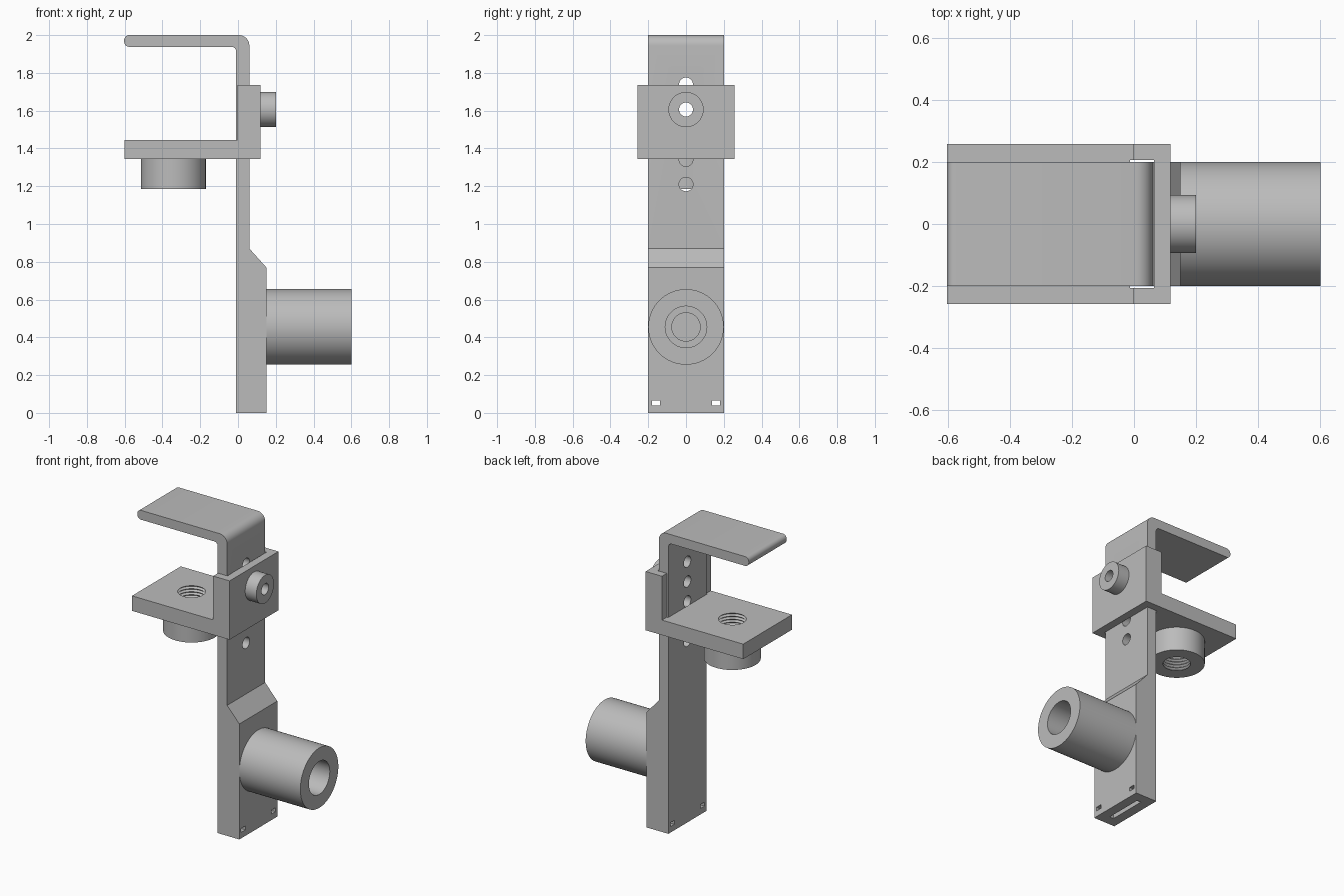
import bpy
import bmesh
from math import cos, sin, pi, radians
from mathutils import Matrix, Vector

cube = bpy.data.objects.get("Cube")
if cube:
    bpy.data.objects.remove(cube, do_unlink=True)

grey = bpy.data.materials.new("plain grey")
grey.use_nodes = True
colour = (0.5, 0.5, 0.5, 1)
grey.diffuse_color = colour
grey.node_tree.nodes["Principled BSDF"].inputs["Base Color"].default_value = colour


def finish(name, bm):
    bmesh.ops.recalc_face_normals(bm, faces=bm.faces)
    mesh = bpy.data.meshes.new(name)
    bm.to_mesh(mesh)
    bm.free()
    mesh.materials.append(grey)
    obj = bpy.data.objects.new(name, mesh)
    bpy.context.collection.objects.link(obj)
    return obj


def extrude(name, outline, half_width):
    """Outline in x and z, extruded evenly along y."""
    bm = bmesh.new()
    face = bm.faces.new([bm.verts.new((x, -half_width, z)) for x, z in outline])
    new = bmesh.ops.extrude_face_region(bm, geom=[face])["geom"]
    moved = [v for v in new if isinstance(v, bmesh.types.BMVert)]
    bmesh.ops.translate(bm, verts=moved, vec=(0, 2 * half_width, 0))
    return finish(name, bm)


def box(name, x, y, z):
    obj = extrude(name, [(x[0], z[0]), (x[1], z[0]), (x[1], z[1]), (x[0], z[1])],
                  (y[1] - y[0]) / 2)
    obj.data.transform(Matrix.Translation((0, (y[0] + y[1]) / 2, 0)))
    return obj


def lathe(name, profile, centre, along_x=False, closed=False, sides=64):
    """Turn (radius, height) points around z, or around x."""
    bm = bmesh.new()
    rings = [[bm.verts.new((r * cos(2 * pi * i / sides), r * sin(2 * pi * i / sides), h))
              for i in range(sides)] for r, h in profile]
    pairs = list(zip(rings, rings[1:]))
    if closed:
        pairs.append((rings[-1], rings[0]))
    else:
        bm.faces.new(rings[0])
        bm.faces.new(rings[-1])
    for a, b in pairs:
        for i in range(sides):
            j = (i + 1) % sides
            bm.faces.new((a[i], a[j], b[j], b[i]))
    if along_x:
        bmesh.ops.rotate(bm, verts=bm.verts, matrix=Matrix.Rotation(pi / 2, 3, 'Y'))
    bmesh.ops.translate(bm, verts=bm.verts, vec=centre)
    return finish(name, bm)


def combine(target, tool, operation='DIFFERENCE', keep=False):
    mod = target.modifiers.new("boolean", 'BOOLEAN')
    mod.operation, mod.object, mod.solver = operation, tool, 'EXACT'
    bpy.context.view_layer.objects.active = target
    bpy.ops.object.modifier_apply(modifier=mod.name)
    if not keep:
        bpy.data.objects.remove(tool, do_unlink=True)


def rounded(cx, cz, r, start, end, steps=8):
    """Points of an arc between two angles in degrees."""
    angles = [radians(start + (end - start) * i / steps) for i in range(steps + 1)]
    return [(cx + r * cos(a), cz + r * sin(a)) for a in angles]


# Upright bar with thick foot and bent top arm
outline = [(-0.01, 0), (0.15, 0), (0.15, 0.77), (0.06, 0.87)]
outline += rounded(0.005, 1.945, 0.055, 0, 90)
outline += rounded(-0.575, 1.972, 0.028, 90, 180)
outline += rounded(-0.575, 1.966, 0.028, 180, 270)
outline += rounded(-0.035, 1.913, 0.025, 90, 0)
bar = extrude("upright_bar", outline, 0.2)

# Row of adjustment holes
for i in range(5):
    combine(bar, lathe("hole_cutter", [(0.037, -0.2), (0.037, 0.2)],
                       (0, 0, 1.21 + 0.132 * i), True, sides=32))

# Strap openings in the foot, and the slit underneath
for side in (-1, 1):
    y = sorted((side * 0.137, side * 0.18))
    combine(bar, box("strap_cutter", (-0.1, 0.3), y, (0.04, 0.066)))
combine(bar, box("slit_cutter", (0.055, 0.085), (-0.13, 0.13), (-0.1, 0.06)))

# Blind pilot bore behind the tube
combine(bar, lathe("bore_cutter", [(0.075, 0.07), (0.075, 0.3)], (0, 0, 0.455), True))

# Side tube
tube = lathe("side_tube", [(0.2, 0.15), (0.2, 0.6), (0.11, 0.6), (0.11, 0.2),
                           (0.075, 0.2), (0.075, 0.15)], (0, 0, 0.455), True, True)

# Sliding bracket with channel around the bar
bracket = extrude("sliding_bracket", [(-0.602, 1.345), (0.118, 1.345), (0.118, 1.737),
                                      (-0.003, 1.737), (-0.003, 1.445), (-0.602, 1.445)], 0.257)
combine(bracket, box("channel_cutter", (-0.013, 0.065), (-0.206, 0.206), (1.2, 1.9)))
combine(bracket, lathe("pin_cutter", [(0.037, 0), (0.037, 0.3)], (0, 0, 1.606), True, sides=32))

# Locking boss on the bracket
knob = lathe("locking_boss", [(0.093, 0.118), (0.093, 0.2), (0.037, 0.2), (0.037, 0.118)],
             (0, 0, 1.606), True, True)

# Clamp boss under the bracket, with a threaded hole through both
boss = lathe("clamp_boss", [(0.172, 1.185), (0.172, 1.345)], (-0.342, 0, 0))
thread = lathe("thread_cutter", [(0.096 if i % 2 else 0.084, 1.165 + 0.01 * i)
                                 for i in range(31)], (-0.342, 0, 0), sides=48)
combine(bracket, thread, keep=True)
combine(boss, thread)

for obj in (bar, tube, bracket, knob, boss):
    bpy.ops.object.select_all(action='DESELECT')
    obj.select_set(True)
    bpy.context.view_layer.objects.active = obj
    bpy.ops.object.shade_smooth_by_angle(angle=radians(30))
